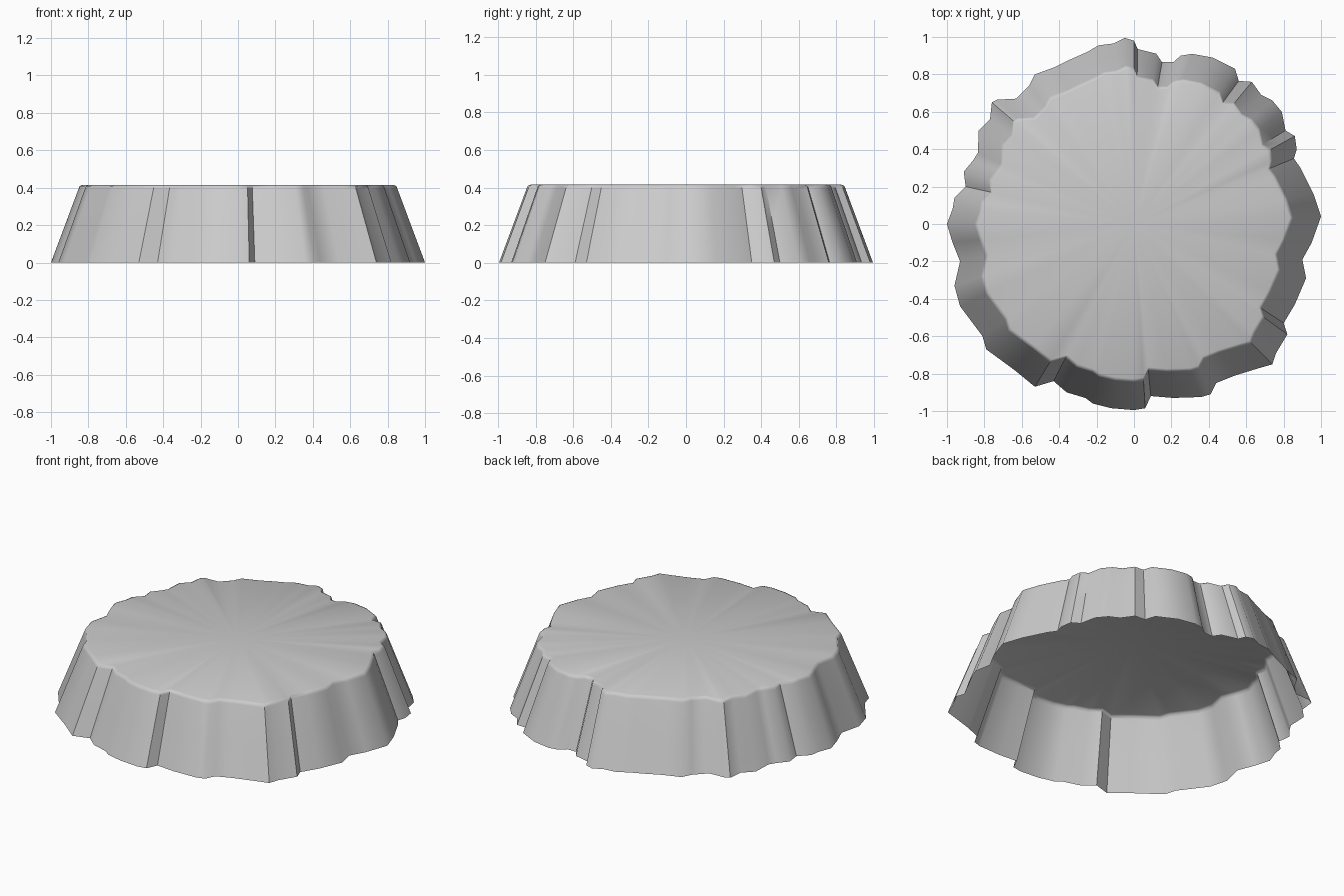
import bpy, bmesh, math

# Jagged footprint of the rock, counter-clockwise from +x
OUTLINE = [
    (1.0, .04), (.96, .16), (.89, .30), (.855, .35), (.87, .40), (.86, .47), (.81, .50),
    (.79, .60), (.74, .66), (.68, .69), (.63, .76), (.56, .765), (.54, .83), (.42, .89),
    (.31, .91), (.25, .90), (.21, .865), (.15, .865), (.12, .91), (.02, .935), (0, .98),
    (-.05, .995), (-.11, .965), (-.19, .955), (-.25, .92), (-.34, .88), (-.42, .84),
    (-.53, .80), (-.56, .74), (-.63, .67), (-.73, .665), (-.76, .65), (-.77, .56),
    (-.83, .50), (-.835, .38), (-.86, .34), (-.91, .28), (-.90, .20), (-.96, .14),
    (-.97, .08), (-1.0, 0), (-.97, -.10), (-.93, -.20), (-.96, -.33), (-.93, -.44),
    (-.81, -.60), (-.79, -.67), (-.64, -.78), (-.53, -.87), (-.43, -.84), (-.36, -.90),
    (-.26, -.93), (-.22, -.96), (-.12, -.985), (0, -.995), (.06, -.985), (.09, -.92),
    (.21, -.93), (.36, -.925), (.41, -.91), (.44, -.85), (.54, -.81), (.67, -.77),
    (.74, -.75), (.76, -.69), (.82, -.59), (.80, -.53), (.86, -.43), (.92, -.29),
    (.90, -.19), (.95, -.10)]

# Tapering wall with a small rounded rim: (scale, height)
RINGS = [(1.0, 0), (.925, .2), (.852, .395), (.846, .409), (.832, .415)]

bm = bmesh.new()
rings = [[bm.verts.new((x * s, y * s, z)) for x, y in OUTLINE] for s, z in RINGS]
n = len(OUTLINE)
for low, high in zip(rings, rings[1:]):
    for i in range(n):
        j = (i + 1) % n
        bm.faces.new((low[i], low[j], high[j], high[i]))

# Flat top as a fan; the underside stays open
centre = bm.verts.new((0, 0, RINGS[-1][1]))
for i in range(n):
    bm.faces.new((rings[-1][i], rings[-1][(i + 1) % n], centre))

mesh = bpy.data.meshes.new("rock_plateau")
bm.to_mesh(mesh)
bm.free()
rock = bpy.data.objects.new("rock_plateau", mesh)
bpy.context.collection.objects.link(rock)
bpy.context.view_layer.objects.active = rock
rock.select_set(True)
bpy.ops.object.shade_smooth_by_angle(angle=math.radians(45))
